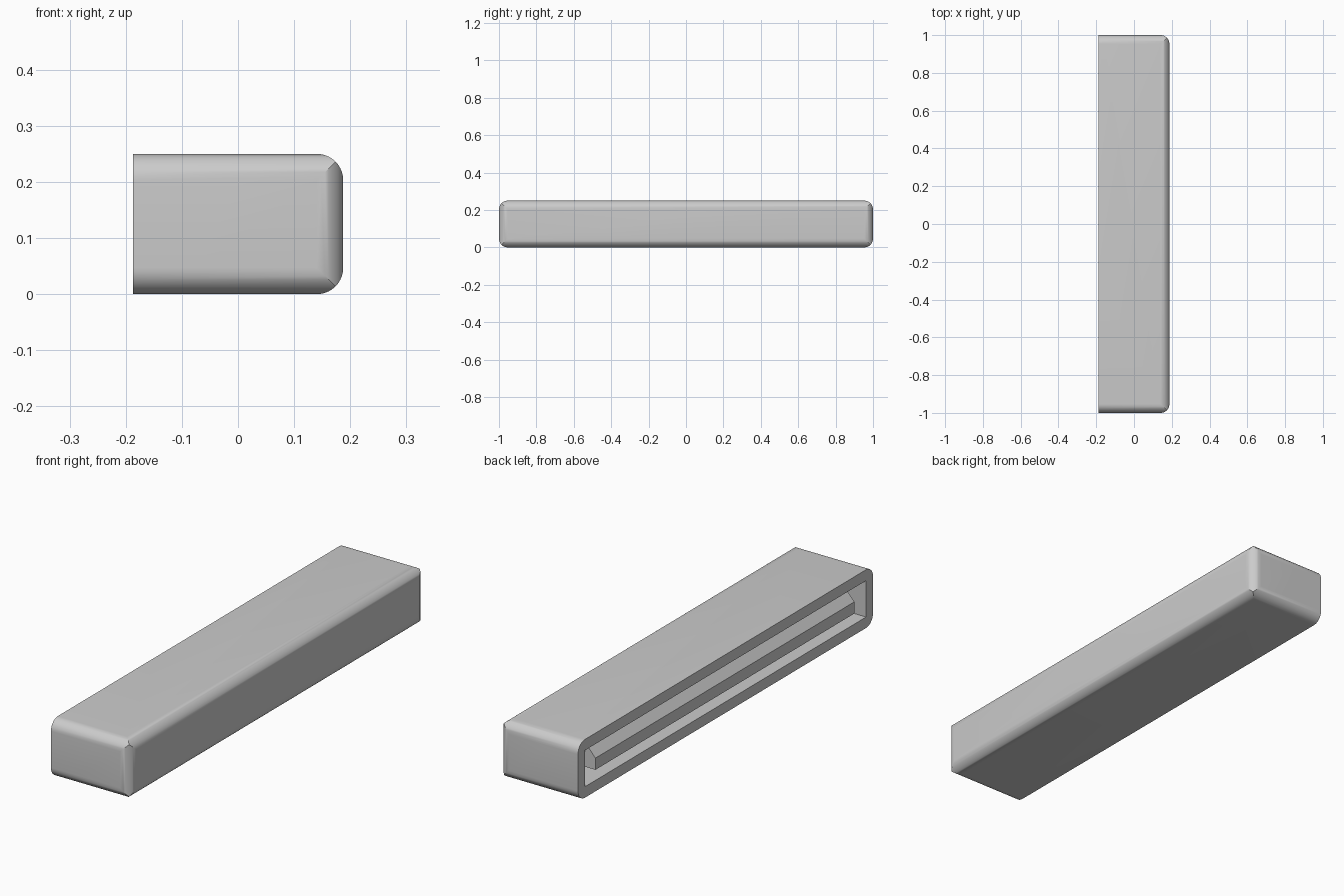
import bpy, bmesh, math

if "Cube" in bpy.data.objects:
    bpy.data.objects.remove(bpy.data.objects["Cube"])

L, W, H = 2.0, 0.375, 0.25      # length (y), depth (x), height (z)
R = 0.047                       # edge radius and wall thickness


def prism(name, pts, axis, lo, hi):
    """Extrude a 2D profile along an axis; pts hold the other two coordinates in x, y, z order."""
    def place(p, t):
        c = list(p)
        c.insert(axis, t)
        return c
    bm = bmesh.new()
    face = bm.faces.new([bm.verts.new(place(p, lo)) for p in pts])
    ext = bmesh.ops.extrude_face_region(bm, geom=[face])["geom"]
    for v in ext:
        if isinstance(v, bmesh.types.BMVert):
            v.co[axis] = hi
    bmesh.ops.recalc_face_normals(bm, faces=bm.faces)
    me = bpy.data.meshes.new(name)
    bm.to_mesh(me)
    bm.free()
    ob = bpy.data.objects.new(name, me)
    bpy.context.collection.objects.link(ob)
    return ob


def rounded(a0, a1, b0, b1, square_low_a=False, n=10):
    """Rounded rectangle, optionally with square corners on its low-a side."""
    pts = []
    for k, (a, b) in enumerate([(a1 - R, b1 - R), (a0 + R, b1 - R), (a0 + R, b0 + R), (a1 - R, b0 + R)]):
        if square_low_a and k in (1, 2):
            pts.append((a0, b1 if k == 1 else b0))
            continue
        for i in range(n + 1):
            t = math.pi / 2 * (k + i / n)
            pts.append((a + R * math.cos(t), b + R * math.sin(t)))
    return pts


def boolean(ob, cutter, op):
    m = ob.modifiers.new(op.lower(), 'BOOLEAN')
    m.operation, m.solver, m.object = op, 'EXACT', cutter
    bpy.context.view_layer.objects.active = ob
    bpy.ops.object.modifier_apply(modifier=m.name)
    bpy.data.objects.remove(cutter)


# shell: three crossed rounded extrusions give mitred corners
x0, x1, y1 = -W / 2, W / 2, L / 2
shell = prism("shell", rounded(-y1, y1, 0, H), 0, x0, x1)
boolean(shell, prism("cut_side", rounded(x0, x1, 0, H, True), 1, -1.2, 1.2), 'INTERSECT')
boolean(shell, prism("cut_top", rounded(x0, x1, -y1, y1, True), 2, -0.2, 0.5), 'INTERSECT')

# hollow, open on the left side
c = y1 - R
boolean(shell, prism("cut_hollow", [(-c, R), (c, R), (c, H - R), (-c, H - R)], 0, x0 - 0.1, x1 - R), 'DIFFERENCE')
bpy.ops.object.select_all(action='DESELECT')
shell.select_set(True)
bpy.context.view_layer.objects.active = shell
bpy.ops.object.shade_smooth_by_angle(angle=math.radians(25))

# ridge bar inside the opening
xb = x0 + 0.003
prism("inner_bar", [(xb, 0.09), (xb + 0.06, 0.09), (xb + 0.06, 0.14), (xb + 0.035, 0.18), (xb, 0.14)],
      1, -0.8775, 0.8775)
